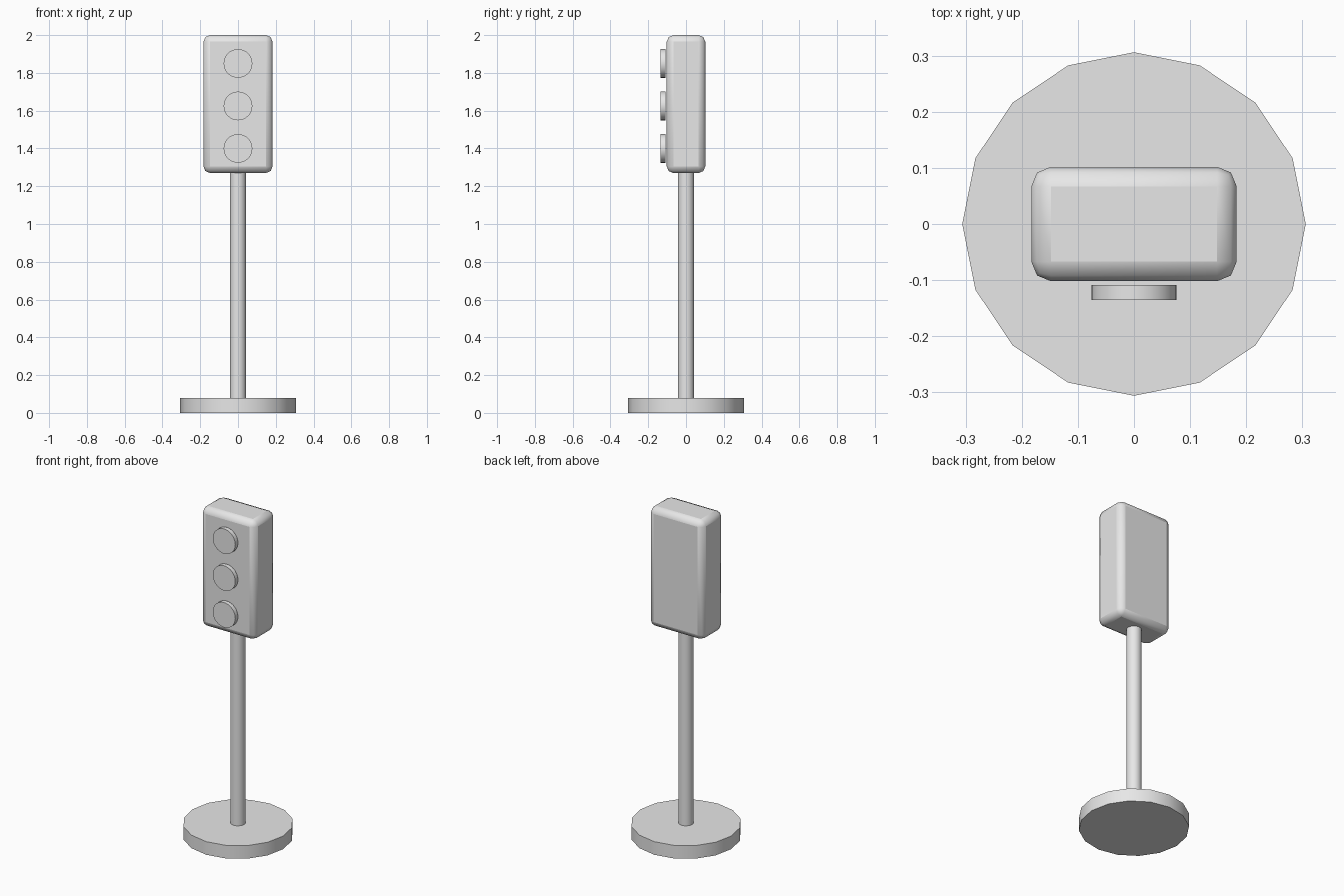
import bpy
import math

cube = bpy.data.objects.get("Cube")
if cube:
    bpy.data.objects.remove(cube, do_unlink=True)

# Single grey finish
grey = bpy.data.materials.new("light_grey")
grey.use_nodes = True
colour = (0.8, 0.8, 0.8, 1.0)
grey.diffuse_color = colour
grey.node_tree.nodes["Principled BSDF"].inputs["Base Color"].default_value = colour


def finish(name, angle):
    obj = bpy.context.object
    obj.name = name
    obj.data.materials.append(grey)
    bpy.ops.object.transform_apply(location=False, rotation=True, scale=True)
    bpy.ops.object.shade_smooth_by_angle(angle=math.radians(angle))
    return obj


def cylinder(name, radius, depth, location, sides, tilt=0.0):
    bpy.ops.mesh.primitive_cylinder_add(
        vertices=sides, radius=radius, depth=depth,
        location=location, rotation=(tilt, 0, 0))
    return finish(name, 30)


# Round base and pole
cylinder("base", 0.306, 0.08, (0, 0, 0.04), 16)
cylinder("pole", 0.043, 1.26, (0, 0, 0.68), 16)

# Signal housing with rounded edges
bpy.ops.mesh.primitive_cube_add(size=1, location=(0, 0, 1.635))
bpy.context.object.scale = (0.366, 0.204, 0.73)
housing = finish("housing", 50)
bevel = housing.modifiers.new("rounded_edges", "BEVEL")
bevel.width = 0.035
bevel.segments = 2

# Three lamps standing just off the front face
for name, height in (("top", 1.85), ("middle", 1.625), ("bottom", 1.4)):
    cylinder(name + "_lamp", 0.076, 0.026, (0, -0.122, height), 32, math.pi / 2)
